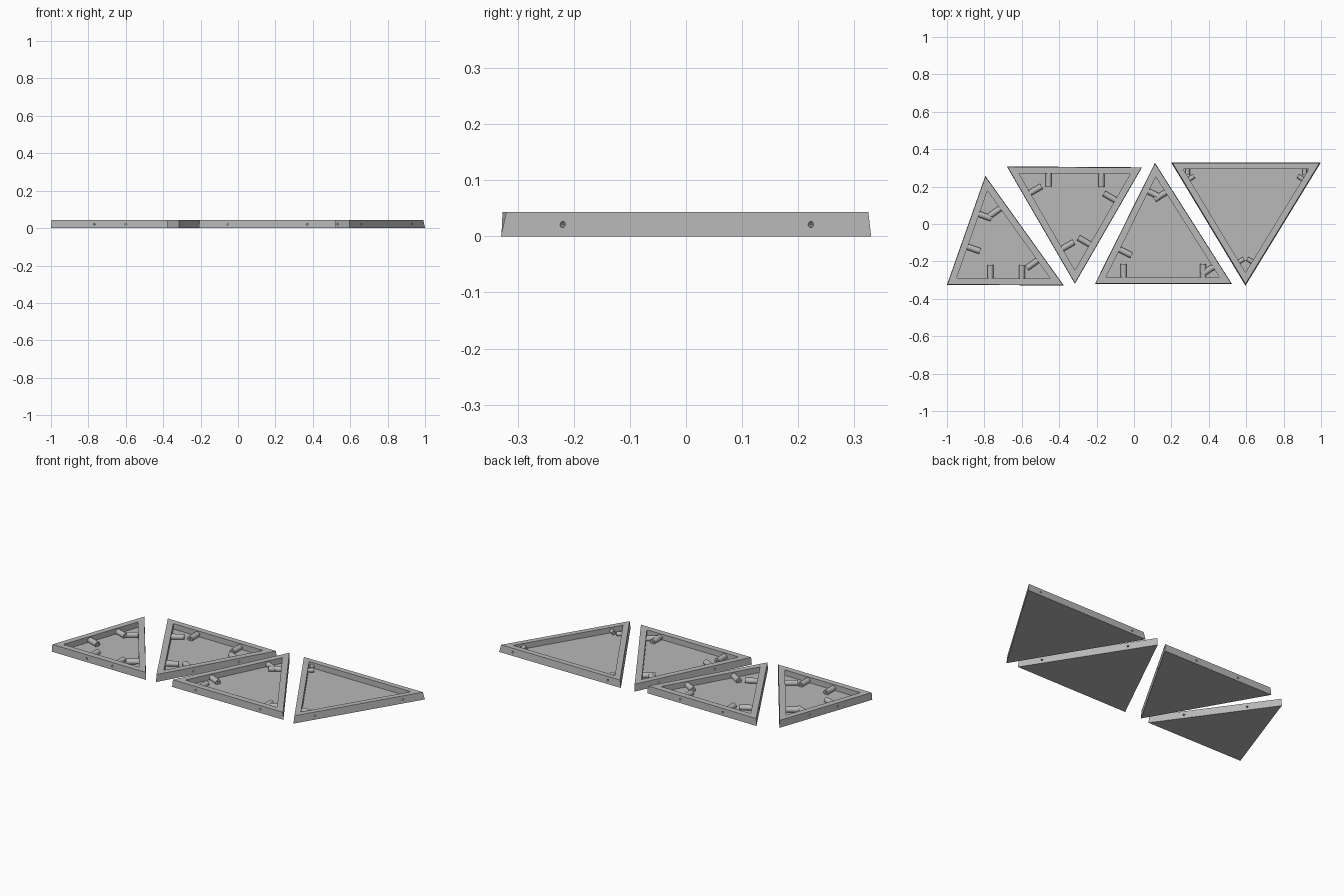
import bpy, bmesh, math
from mathutils import Vector, Matrix

cube = bpy.data.objects.get("Cube")
if cube:
    bpy.data.objects.remove(cube)

HEIGHT, FLOOR, RIM, HOLE_Z = 0.043, 0.010, 0.037, 0.021

grey = bpy.data.materials.new("light_grey")
grey.use_nodes = True
grey.diffuse_color = (0.48, 0.48, 0.48, 1)
grey.node_tree.nodes["Principled BSDF"].inputs["Base Color"].default_value = grey.diffuse_color


def incircle(tri):
    a, b, c = tri
    la, lb, lc = (b - c).length, (c - a).length, (a - b).length
    p = la + lb + lc
    area = abs((b - a).cross(c - a)) / 2
    return (a * la + b * lb + c * lc) / p, 2 * area / p


def inset(tri, width):
    centre, radius = incircle(tri)
    return [centre + (v - centre) * (1 - width / radius) for v in tri]


def make_object(name, bm):
    bmesh.ops.recalc_face_normals(bm, faces=bm.faces[:])
    mesh = bpy.data.meshes.new(name)
    bm.to_mesh(mesh)
    bm.free()
    mesh.materials.append(grey)
    obj = bpy.data.objects.new(name, mesh)
    bpy.context.collection.objects.link(obj)
    return obj


def tray(name, tri, draft):
    # Closed shell: outer base, outer rim, inner rim, recessed floor
    bm = bmesh.new()
    top = inset(tri, draft)
    inner = inset(tri, RIM)
    rings = [[bm.verts.new((v.x, v.y, z)) for v in ring] for ring, z in
             ((tri, 0), (top, HEIGHT), (inner, HEIGHT), (inner, FLOOR))]
    for low, high in zip(rings, rings[1:]):
        for i in range(3):
            j = (i + 1) % 3
            bm.faces.new((low[i], low[j], high[j], high[i]))
    bm.faces.new(rings[0])
    bm.faces.new(rings[-1])
    return make_object(name, bm)


def rods(name, tri, edge_spots, radius, start, end):
    # Horizontal cylinders pointing inward from each edge
    bm = bmesh.new()
    centre, _ = incircle(tri)
    for i, spots in enumerate(edge_spots):
        a, b = tri[i], tri[(i + 1) % 3]
        along = (b - a).normalized()
        inward = Vector((-along.y, along.x))
        if inward.dot(centre - a) < 0:
            inward = -inward
        turn = Vector((inward.x, inward.y, 0)).to_track_quat('Z', 'Y').to_matrix().to_4x4()
        for t in spots:
            p = a.lerp(b, t) + inward * (start + end) / 2
            bmesh.ops.create_cone(bm, cap_ends=True, segments=20, radius1=radius, radius2=radius,
                                  depth=end - start,
                                  matrix=Matrix.Translation((p.x, p.y, HOLE_Z)) @ turn)
    obj = make_object(name, bm)
    obj.hide_render = True
    return obj


def panel(name, corners, edge_spots, boss_radius, boss_length, draft):
    tri = [Vector(c) for c in corners]
    obj = tray(name, tri, draft)
    bosses = rods(name + "_bosses", tri, edge_spots, boss_radius, RIM - 0.01, RIM + boss_length)
    holes = rods(name + "_holes", tri, edge_spots, 0.0055, -0.02, RIM + boss_length + 0.01)
    for helper, operation in ((bosses, 'UNION'), (holes, 'DIFFERENCE')):
        mod = obj.modifiers.new(operation.title(), 'BOOLEAN')
        mod.object, mod.operation = helper, operation
        mod.solver, mod.use_self = 'EXACT', True
    graph = bpy.context.evaluated_depsgraph_get()
    mesh = bpy.data.meshes.new_from_object(obj.evaluated_get(graph))
    obj.modifiers.clear()
    obj.data = mesh
    for helper in (bosses, holes):
        bpy.data.objects.remove(helper)
    for face in mesh.polygons:
        face.use_smooth = True
    mesh.set_sharp_from_angle(angle=math.radians(30))


# Four triangular trays; spots are fractions along edges 1-2, 2-3 and 3-1
panel("small_triangle_tray", [(-0.795, 0.257), (-1.0, -0.325), (-0.375, -0.329)],
      [(0.33, 0.63), (0.37, 0.64), (0.265, 0.74)], 0.016, 0.07, 0.002)
panel("inverted_triangle_tray", [(-0.68, 0.308), (0.043, 0.303), (-0.316, -0.32)],
      [(0.31, 0.70), (0.31, 0.69), (0.27, 0.745)], 0.016, 0.07, 0.002)
panel("upright_triangle_tray", [(0.112, 0.327), (-0.209, -0.321), (0.524, -0.321)],
      [(0.21, 0.69), (0.21, 0.79), (0.17, 0.786)], 0.016, 0.07, 0.002)
panel("large_triangle_tray", [(0.198, 0.33), (1.0, 0.33), (0.596, -0.33)],
      [(0.11, 0.89), (0.165, 0.835), (0.165, 0.835)], 0.012, 0.03, 0.005)
